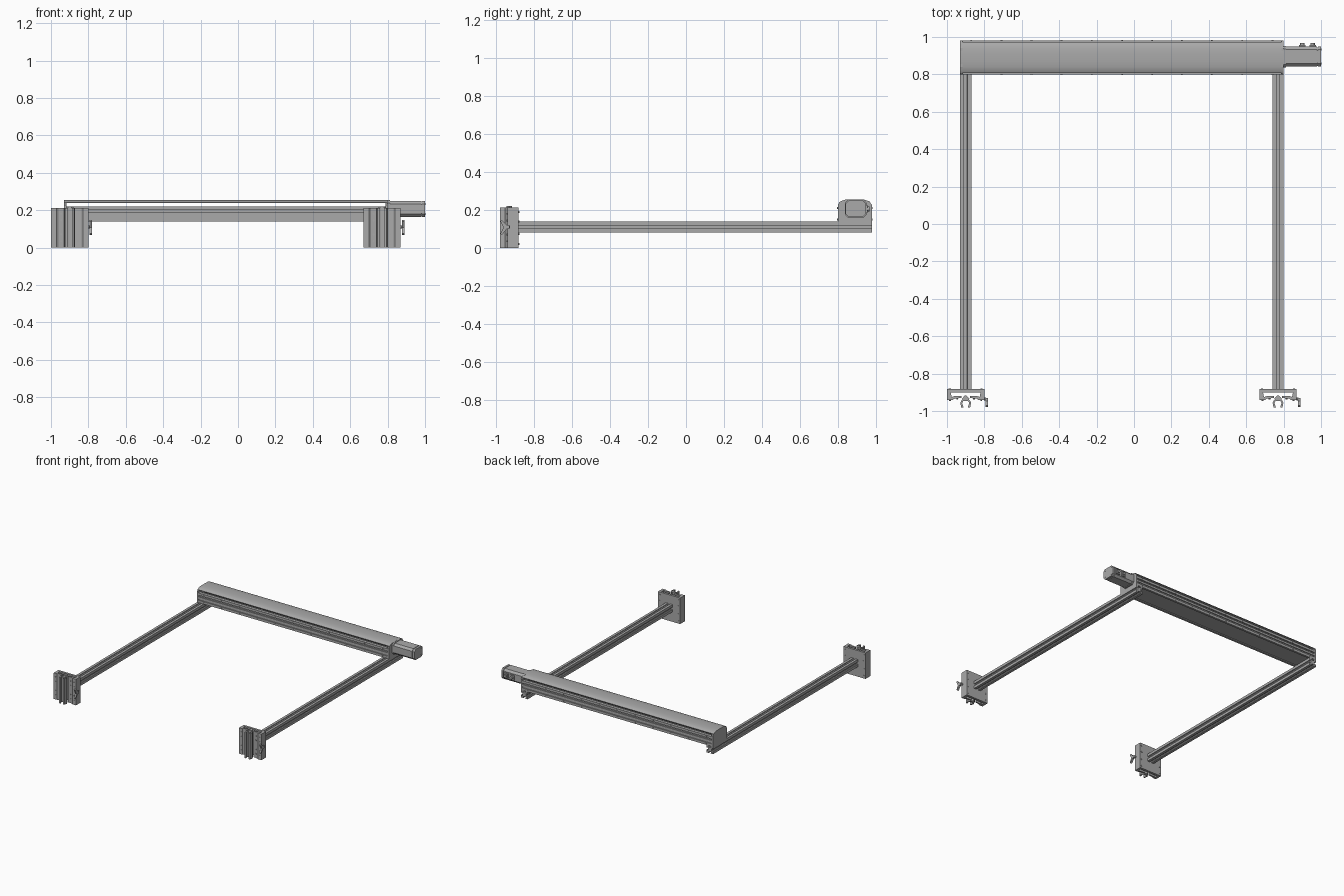
import bpy, bmesh, math
from mathutils import Vector

cube = bpy.data.objects.get("Cube")
if cube:
    bpy.data.objects.remove(cube, do_unlink=True)

metal = bpy.data.materials.new("grey_metal")
metal.use_nodes = True
GREY = (0.4, 0.4, 0.4, 1)
metal.diffuse_color = GREY
metal.node_tree.nodes["Principled BSDF"].inputs["Base Color"].default_value = GREY


def finish(name, bm):
    bmesh.ops.recalc_face_normals(bm, faces=bm.faces)
    mesh = bpy.data.meshes.new(name)
    bm.to_mesh(mesh)
    bm.free()
    mesh.materials.append(metal)
    obj = bpy.data.objects.new(name, mesh)
    bpy.context.collection.objects.link(obj)
    return obj


def place(axis, u, v, w):
    """u, v lie in the profile plane, w runs along the extrusion axis."""
    return {"x": Vector((w, u, v)), "y": Vector((u, w, v)), "z": Vector((u, v, w))}[axis]


def add_prism(bm, profile, axis, start, end):
    face = bm.faces.new([bm.verts.new(place(axis, u, v, start)) for u, v in profile])
    out = bmesh.ops.extrude_face_region(bm, geom=[face])
    moved = [g for g in out["geom"] if isinstance(g, bmesh.types.BMVert)]
    bmesh.ops.translate(bm, verts=moved, vec=place(axis, 0, 0, end - start))


def add_box(bm, x0, x1, y0, y1, z0, z1):
    add_prism(bm, [(x0, y0), (x1, y0), (x1, y1), (x0, y1)], "z", z0, z1)


def add_disc(bm, axis, u, v, radius, start, end, sides=10):
    ring = [(u + radius * math.cos(i * math.tau / sides),
             v + radius * math.sin(i * math.tau / sides)) for i in range(sides)]
    add_prism(bm, ring, axis, start, end)


def mirrored(half, centre):
    """Full outline from a half outline that is open at both ends."""
    return [(centre + u, v) for u, v in half] + [(centre - u, v) for u, v in reversed(half)]


def rounded(u0, u1, v0, v1, cut):
    return [(u0 + cut, v0), (u1 - cut, v0), (u1, v0 + cut), (u1, v1 - cut),
            (u1 - cut, v1), (u0 + cut, v1), (u0, v1 - cut), (u0, v0 + cut)]


# Slotted square rails running front to back
def slotted_rail(name, cx, cz):
    h = 0.03
    side = [(h, -h), (h, -0.009), (0.025, -0.009), (0.025, -0.016), (0.016, -0.008),
            (0.016, 0.008), (0.025, 0.016), (0.025, 0.009), (h, 0.009)]
    outline = []
    for turn in range(4):
        c, s = round(math.cos(turn * math.pi / 2)), round(math.sin(turn * math.pi / 2))
        outline += [(cx + c * u - s * v, cz + s * u + c * v) for u, v in side]
    bm = bmesh.new()
    add_prism(bm, outline, "y", -0.885, 0.98)
    finish(name, bm)


# Hollow clamp carriage with claws and a wing lever
def clamp(side, cx):
    top = 0.212
    bm = bmesh.new()
    add_box(bm, cx - 0.1, cx + 0.1, -0.9, -0.882, 0, top)
    for s in (-1, 1):
        shell = [(0.1, -0.9), (0.1, -0.942), (0.07, -0.942), (0.06, -0.934), (0.022, -0.93),
                 (0.022, -0.92), (0.06, -0.92), (0.075, -0.925), (0.08, -0.9)]
        add_prism(bm, [(cx + s * u, v) for u, v in shell], "z", 0, top)
    finish(side + "_clamp_body", bm)

    bm = bmesh.new()
    add_prism(bm, mirrored([(0.01, -0.945), (0.02, -0.934), (0.005, -0.918)], cx), "z", 0, 0.22)
    for s in (-1, 1):
        claw = [(0.006, -0.937), (0.02, -0.94), (0.029, -0.955), (0.024, -0.98),
                (0.012, -0.98), (0.019, -0.957), (0.013, -0.947), (0.006, -0.945)]
        add_prism(bm, [(cx + s * u, v) for u, v in claw], "z", 0, top)
    finish(side + "_clamp_claws", bm)

    bm = bmesh.new()
    for s in (-1, 1):
        for z in (0.035, 0.07, 0.145, 0.18):
            add_disc(bm, "y", cx + s * 0.083, z, 0.005, -0.945, -0.941)
            add_disc(bm, "y", cx + s * 0.045, z, 0.005, -0.937, -0.93)
        for z in (0.02, 0.075, 0.14, 0.19):
            add_disc(bm, "y", cx + s * 0.085, z, 0.006, -0.883, -0.879)
    finish(side + "_clamp_screws", bm)

    bm = bmesh.new()
    add_disc(bm, "x", -0.935, 0.11, 0.008, cx + 0.098, cx + 0.11)
    wing = [(-0.93, 0.1), (-0.945, 0.1), (-0.97, 0.068), (-0.978, 0.075), (-0.962, 0.108),
            (-0.978, 0.14), (-0.97, 0.147), (-0.945, 0.12), (-0.93, 0.12)]
    add_prism(bm, wing, "x", cx + 0.106, cx + 0.12)
    finish(side + "_clamp_lever", bm)


for side, cx in (("right", -0.9), ("left", 0.77)):
    slotted_rail(side + "_rail", cx, 0.11)
    clamp(side, cx)

# Cross beam: grooved channel
X0, X1, CY = -0.93, 0.8, 0.89
bm = bmesh.new()
half = [(0.07, 0.146), (0.073, 0.14), (0.09, 0.14), (0.09, 0.16), (0.082, 0.16),
        (0.082, 0.172), (0.09, 0.172), (0.09, 0.188), (0.08, 0.188), (0.08, 0.2),
        (0.09, 0.2), (0.09, 0.219), (0.065, 0.219), (0.065, 0.18)]
add_prism(bm, mirrored(half, CY), "x", X0, X1)
finish("cross_beam", bm)

# Drive screw and guides inside the channel
bm = bmesh.new()
add_disc(bm, "x", CY, 0.2, 0.012, X0, X1, 16)
for s in (-1, 1):
    add_box(bm, X0, X1, CY + s * 0.045 - 0.01, CY + s * 0.045 + 0.01, 0.178, 0.2)
finish("drive_screw_and_guides", bm)

# Shallow arched cover above the channel
bm = bmesh.new()
top_half = [(0.083, 0.238), (0.083, 0.241), (0.07, 0.248), (0.05, 0.253), (0.02, 0.255)]
under = [(CY - 0.05, 0.246), (CY + 0.05, 0.246)]
add_prism(bm, mirrored(top_half, CY) + under, "x", X0, X1)
cover = finish("arched_cover", bm)
bpy.context.view_layer.objects.active = cover
cover.select_set(True)
bpy.ops.object.shade_smooth_by_angle(angle=math.radians(25))

# End plates that carry the cover
plate_half = [(0.09, 0.14), (0.09, 0.228), (0.07, 0.248), (0.05, 0.254)]
for name, start in (("right_end_plate", X0), ("left_end_plate", X1 - 0.012)):
    bm = bmesh.new()
    add_prism(bm, mirrored(plate_half, CY), "x", start, start + 0.012)
    finish(name, bm)

# Screws along both sides of the beam
bm = bmesh.new()
for i in range(11):
    x = X0 + 0.06 + i * 0.161
    for s in (-1, 1):
        y = CY + s * 0.09
        add_disc(bm, "y", x, 0.21, 0.005, y - 0.003, y + 0.003)
        add_disc(bm, "y", x, 0.15, 0.005, y - 0.003, y + 0.003)
finish("beam_screws", bm)

# Motor with flange, end cap and cable sockets
for name, x0, x1, g in (("motor_flange", 0.8, 0.812, 0.004), ("motor_body", 0.812, 0.978, 0),
                        ("motor_groove", 0.978, 0.984, -0.004), ("motor_end_cap", 0.984, 1.0, 0)):
    bm = bmesh.new()
    add_prism(bm, rounded(0.842 - g, 0.948 + g, 0.163 - g, 0.25 + g, 0.016), "x", x0, x1)
    finish(name, bm)

bm = bmesh.new()
for x in (0.9, 0.955):
    add_box(bm, x - 0.018, x + 0.018, 0.945, 0.956, 0.185, 0.225)
    add_disc(bm, "y", x, 0.205, 0.012, 0.955, 0.967, 12)
finish("motor_sockets", bm)

bm = bmesh.new()
for y in (0.858, 0.932):
    for z in (0.18, 0.233):
        add_disc(bm, "x", y, z, 0.005, 0.998, 1.002)
finish("motor_screws", bm)
